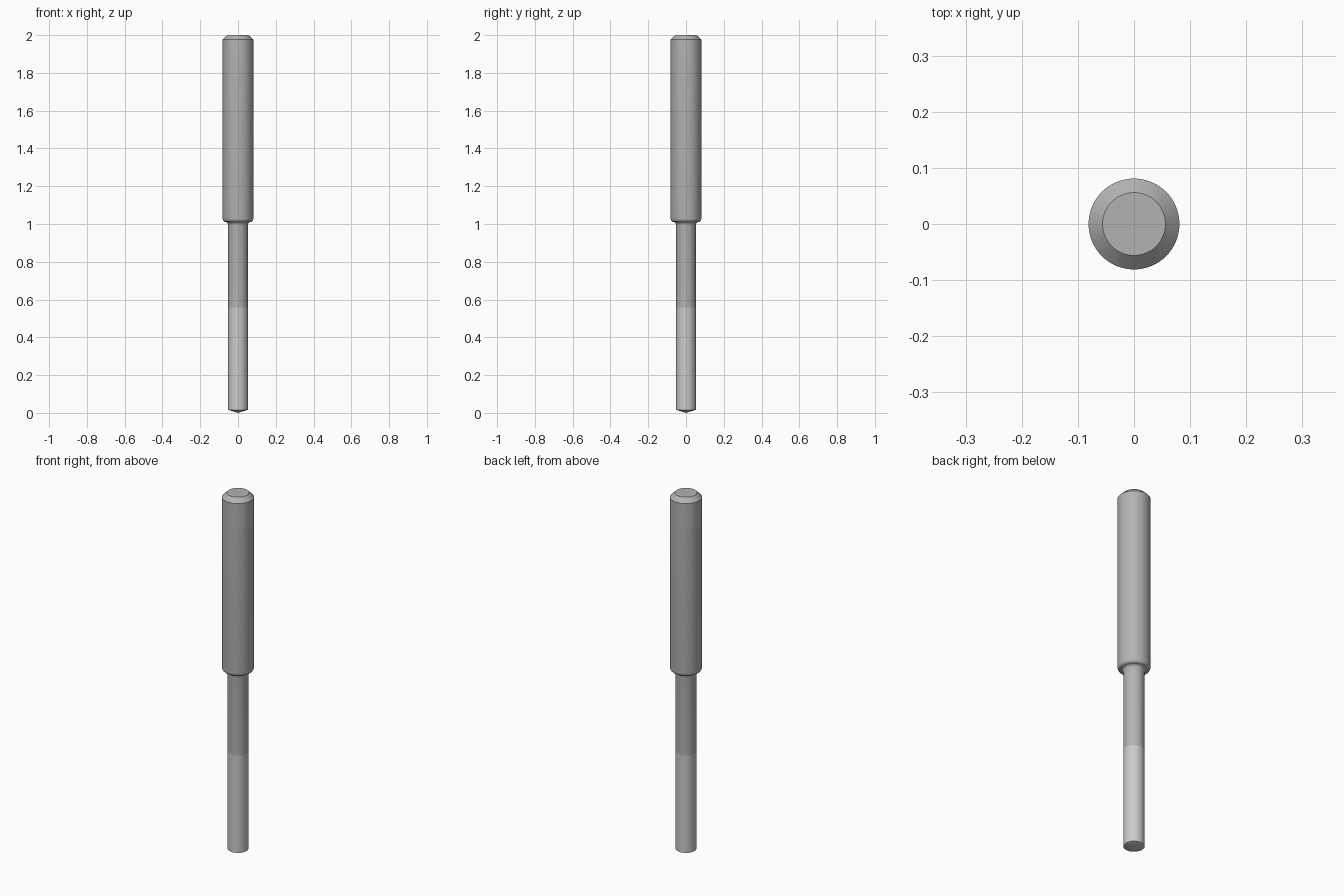
import bpy, math

if "Cube" in bpy.data.objects:
    bpy.data.objects.remove(bpy.data.objects["Cube"])

SIDES = 64


def material(name, grey):
    mat = bpy.data.materials.new(name)
    mat.diffuse_color = (grey, grey, grey, 1)
    mat.use_nodes = True
    mat.node_tree.nodes["Principled BSDF"].inputs["Base Color"].default_value = mat.diffuse_color
    return mat


def lathe(name, profile, mat):
    """Revolve (radius, z) points around z; radius 0 closes to a pole."""
    verts, rings, faces = [], [], []
    for r, z in profile:
        n = SIDES if r > 0 else 1
        rings.append(range(len(verts), len(verts) + n))
        for i in range(n):
            a = 2 * math.pi * i / SIDES
            verts.append((r * math.cos(a), r * math.sin(a), z))
    for low, high in zip(rings, rings[1:]):
        for i in range(SIDES):
            j = (i + 1) % SIDES
            if len(low) == 1:
                faces.append((low[0], high[j], high[i]))
            elif len(high) == 1:
                faces.append((low[i], low[j], high[0]))
            else:
                faces.append((low[i], low[j], high[j], high[i]))
    mesh = bpy.data.meshes.new(name)
    mesh.from_pydata(verts, [], faces)
    mesh.materials.append(mat)
    obj = bpy.data.objects.new(name, mesh)
    bpy.context.collection.objects.link(obj)
    bpy.ops.object.select_all(action='DESELECT')
    obj.select_set(True)
    bpy.context.view_layer.objects.active = obj
    bpy.ops.object.shade_smooth_by_angle(angle=math.radians(30))
    return obj


dark = material("dark_steel", 0.45)
light = material("bright_steel", 0.75)

SHANK_R, NECK_R, JOINT_Z = 0.081, 0.052, 0.558

# Cutting section with a shallow conical point
lathe("cutting_section", [(0, 0), (NECK_R, 0.016), (NECK_R, JOINT_Z)], light)

# Neck, S-curved shoulder, shank and chamfered end
shoulder = []
mid_r, mid_z, half_r, half_z = 0.0665, 1.011, 0.0145, 0.0175
for k in range(7):   # concave fillet from the neck
    a = math.radians(90 * k / 6)
    shoulder.append((mid_r - half_r * math.cos(a), mid_z - half_z + half_z * math.sin(a)))
for k in range(1, 7):   # convex round into the shank
    a = math.radians(90 * k / 6)
    shoulder.append((mid_r + half_r * math.sin(a), mid_z + half_z - half_z * math.cos(a)))
lathe("shank", [(0, JOINT_Z), (NECK_R, JOINT_Z)] + shoulder +
      [(SHANK_R, 1.976), (0.056, 2.0), (0, 2.0)], dark)
